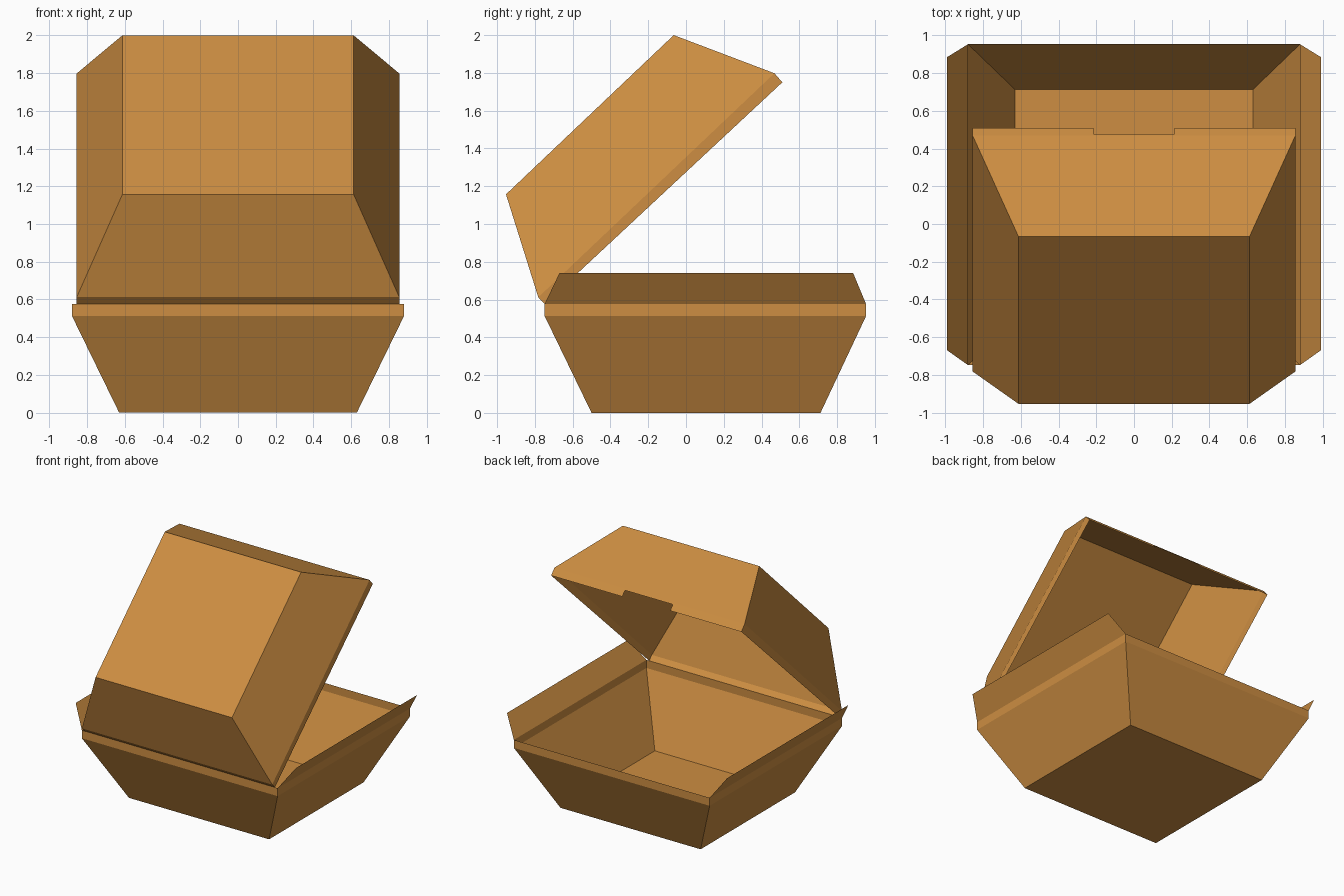
import bpy
import bmesh
from mathutils import Vector

if "Cube" in bpy.data.objects:
    bpy.data.objects.remove(bpy.data.objects["Cube"])

# One plain cardboard colour
CARD = (0.61, 0.27, 0.054, 1.0)
card = bpy.data.materials.new("tan_cardboard")
card.use_nodes = True
card.diffuse_color = CARD
bsdf = card.node_tree.nodes["Principled BSDF"]
bsdf.inputs["Base Color"].default_value = CARD
bsdf.inputs["Roughness"].default_value = 0.9


def ring(half_x, front, back):
    """Rectangle of four corners; front and back are (y, z) pairs."""
    return [Vector((-half_x, *front)), Vector((half_x, *front)),
            Vector((half_x, *back)), Vector((-half_x, *back))]


def add_sheet(name, polygons):
    """Weld a list of polygons into one thin card object."""
    bm = bmesh.new()
    for polygon in polygons:
        bm.faces.new([bm.verts.new(p) for p in polygon])
    bmesh.ops.remove_doubles(bm, verts=bm.verts, dist=0.0005)
    bmesh.ops.recalc_face_normals(bm, faces=bm.faces)
    mesh = bpy.data.meshes.new(name)
    bm.to_mesh(mesh)
    bm.free()
    mesh.materials.append(card)
    obj = bpy.data.objects.new(name, mesh)
    bpy.context.collection.objects.link(obj)
    return obj


def loft(rings):
    """Closed panel at the first ring, then four walls per step."""
    polygons = [rings[0]]
    for a, b in zip(rings, rings[1:]):
        for i in range(4):
            j = (i + 1) % 4
            polygons.append([a[i], a[j], b[j], b[i]])
    return polygons


# Tray: floor, sloping walls and upright rim
tray_rim = ring(0.88, (-0.748, 0.577), (0.953, 0.577))
add_sheet("tray", loft([
    ring(0.63, (-0.5, 0), (0.712, 0)),
    ring(0.88, (-0.748, 0.512), (0.953, 0.512)),
    tray_rim]))

# Flared side flaps on the tray
flap_top = ring(0.99, (-0.67, 0.74), (0.885, 0.74))
for side, i, j in (("left", 1, 2), ("right", 3, 0)):
    add_sheet(side + "_flap", [[tray_rim[i], tray_rim[j], flap_top[j], flap_top[i]]])

# Lid: tilted open, with a narrow rim
fold = ring(0.855, (-0.782, 0.612), (0.468, 1.798))
edge = ring(0.855, (-0.748, 0.577), (0.51, 1.75))
lid = loft([ring(0.613, (-0.953, 1.157), (-0.065, 2.0)), fold, edge])

# Finger notch cut into the free edge of the lid rim
lid = [p for p in lid if not (fold[2] in p and fold[3] in p and edge[2] in p)]
notch_half = 0.215
depth = (fold[2] - edge[2]) * 0.8


def on_edge(x):
    return Vector((x, edge[2].y, edge[2].z))


right, left = on_edge(-notch_half), on_edge(notch_half)
lid.append([fold[2], fold[3], edge[3], right, right + depth, left + depth, left, edge[2]])
add_sheet("lid", lid)
